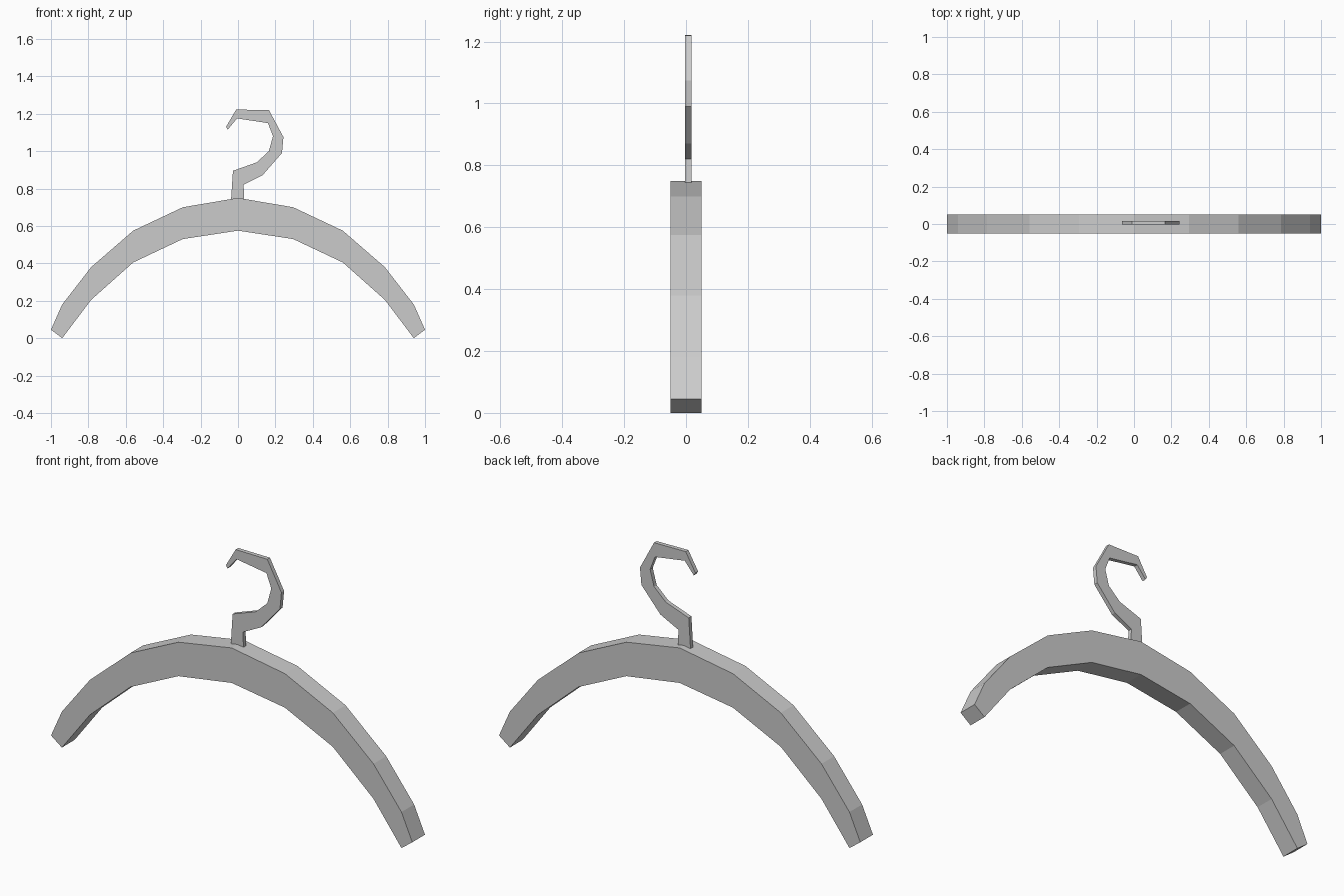
import bpy, bmesh

cube = bpy.data.objects.get("Cube")
if cube:
    bpy.data.objects.remove(cube, do_unlink=True)

grey = bpy.data.materials.new("light grey")
grey.use_nodes = True
colour = (0.6, 0.6, 0.6, 1)
grey.diffuse_color = colour
grey.node_tree.nodes["Principled BSDF"].inputs["Base Color"].default_value = colour


def ribbon(name, edge_a, edge_b, y_front, y_back):
    """Flat-sided bar between two matching edge lines in the XZ plane."""
    bm = bmesh.new()
    rings = []
    for (ax, az), (bx, bz) in zip(edge_a, edge_b):
        corners = ((ax, y_front, az), (ax, y_back, az),
                   (bx, y_back, bz), (bx, y_front, bz))
        rings.append([bm.verts.new(c) for c in corners])
    for r, s in zip(rings, rings[1:]):
        for i in range(4):
            j = (i + 1) % 4
            bm.faces.new((r[i], r[j], s[j], s[i]))
    bm.faces.new(rings[0])
    bm.faces.new(rings[-1])
    bmesh.ops.recalc_face_normals(bm, faces=bm.faces)
    # Merge the coplanar front and back strips into single flat faces
    bmesh.ops.dissolve_limit(bm, angle_limit=0.01, verts=bm.verts, edges=bm.edges)
    mesh = bpy.data.meshes.new(name)
    bm.to_mesh(mesh)
    bm.free()
    mesh.materials.append(grey)
    obj = bpy.data.objects.new(name, mesh)
    bpy.context.collection.objects.link(obj)
    return obj


def mirrored(half):
    return [(-x, z) for x, z in reversed(half[1:])] + half


# Arched shoulder bar
upper = [(0, 0.75), (0.295, 0.70), (0.56, 0.575), (0.785, 0.38), (0.94, 0.18), (1, 0.045)]
lower = [(0, 0.575), (0.295, 0.53), (0.56, 0.405), (0.785, 0.205), (0.94, 0)]
lower.insert(4, (0.865, 0.1))
lower_half = lower
ribbon("shoulder_bar", mirrored(upper), mirrored(lower_half), -0.05, 0.05)

# Hook and neck, from the bar up to the tip
inner = [(-0.037, 0.74), (-0.027, 0.895), (0.1, 0.94), (0.165, 1.0),
         (0.187, 1.08), (0.16, 1.15), (-0.005, 1.175), (-0.055, 1.115)]
outer = [(0.033, 0.74), (0.03, 0.82), (0.13, 0.87), (0.235, 0.99),
         (0.243, 1.075), (0.165, 1.22), (-0.01, 1.222), (-0.064, 1.13)]
ribbon("hook", inner, outer, -0.004, 0.017)
